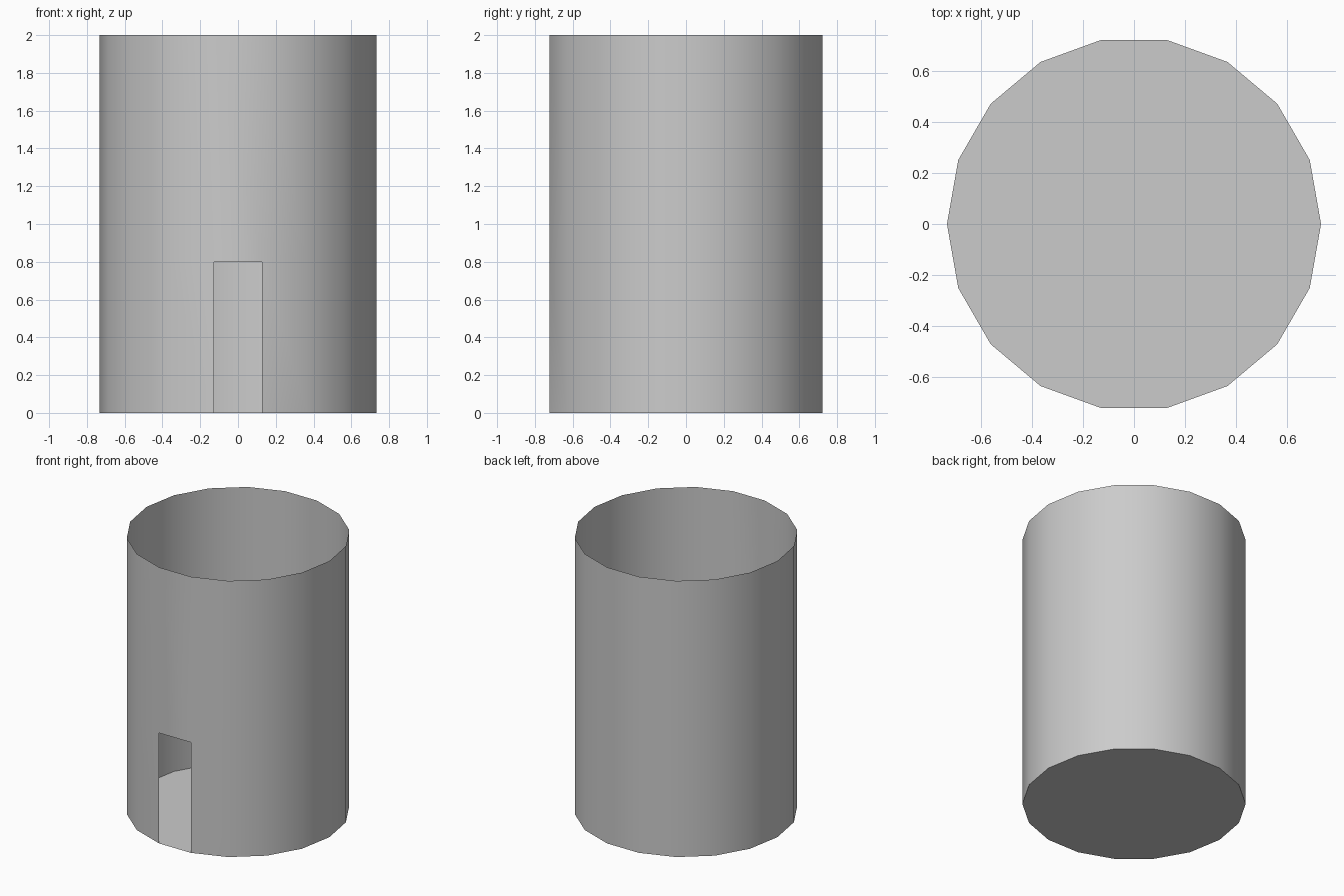
import bpy, bmesh
from math import cos, sin, radians

if "Cube" in bpy.data.objects:
    bpy.data.objects.remove(bpy.data.objects["Cube"])

SIDES, RADIUS, HEIGHT, DOOR_H = 18, 0.733, 2.0, 0.8

bm = bmesh.new()

# floor: polygon with a corner on the x axis, so one side faces the front
corners = [bm.verts.new((RADIUS * cos(radians(20 * i)), RADIUS * sin(radians(20 * i)), 0))
           for i in range(SIDES)]
floor = bm.faces.new(corners)

# thin wall: raise the rim to door height, then to full height, open at the top
edges = list(floor.edges)
for rise in (DOOR_H, HEIGHT - DOOR_H):
    geom = bmesh.ops.extrude_edge_only(bm, edges=edges)["geom"]
    verts = [g for g in geom if isinstance(g, bmesh.types.BMVert)]
    edges = [g for g in geom if isinstance(g, bmesh.types.BMEdge)]
    bmesh.ops.translate(bm, verts=verts, vec=(0, 0, rise))
bmesh.ops.recalc_face_normals(bm, faces=bm.faces)
if floor.normal.z > 0:
    bmesh.ops.reverse_faces(bm, faces=bm.faces)

# doorway: remove the lower panel on the front
door = min((f for f in bm.faces if 0.1 < f.calc_center_median().z < DOOR_H),
           key=lambda f: f.calc_center_median().y)
bmesh.ops.delete(bm, geom=[door], context="FACES")

mesh = bpy.data.meshes.new("tower_shell")
bm.to_mesh(mesh)
bm.free()
tower = bpy.data.objects.new("tower_shell", mesh)
bpy.context.collection.objects.link(tower)

# smooth wall, sharp floor rim
bpy.context.view_layer.objects.active = tower
tower.select_set(True)
bpy.ops.object.shade_smooth_by_angle(angle=radians(30))
